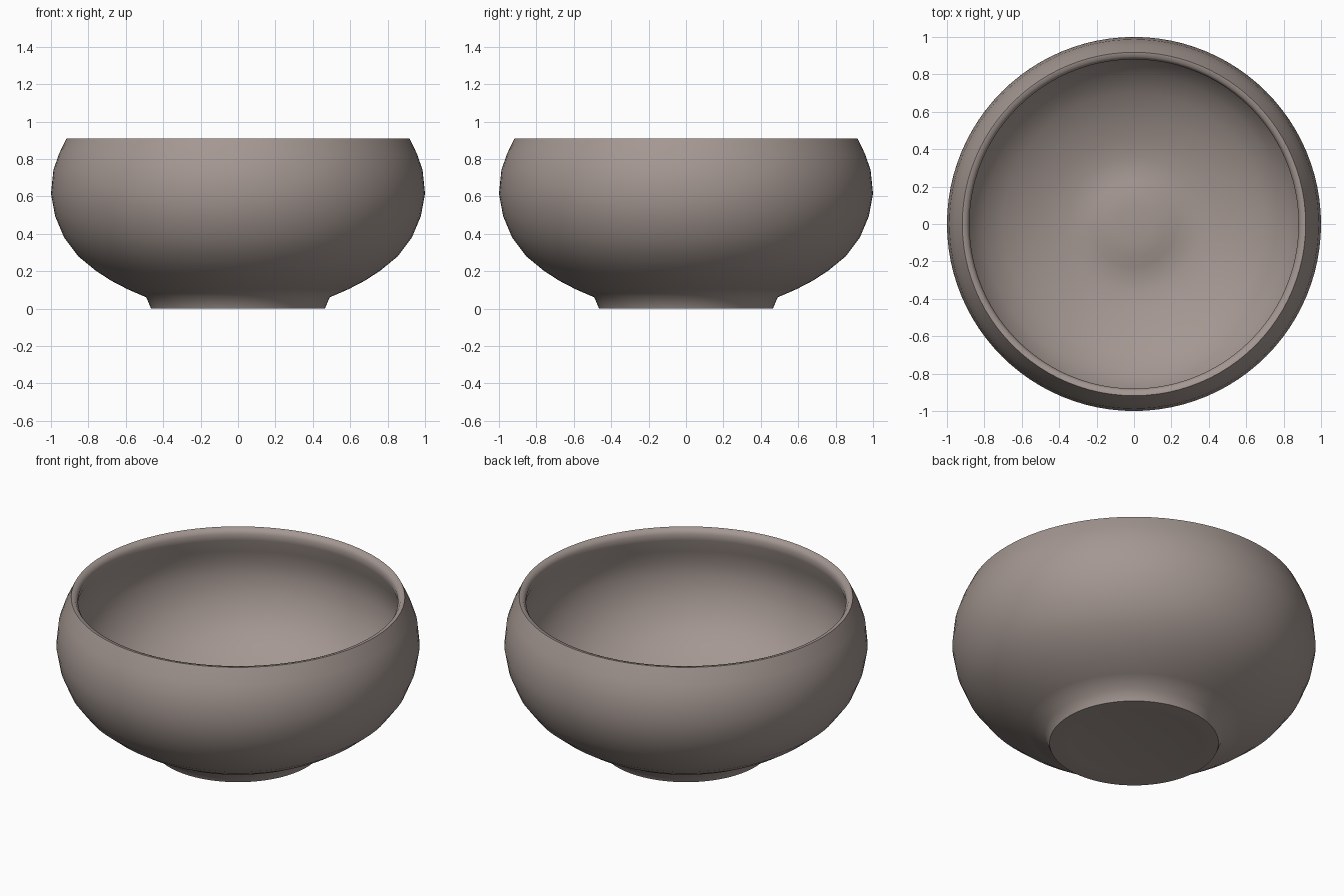
import bpy, bmesh, math

if "Cube" in bpy.data.objects:
    bpy.data.objects.remove(bpy.data.objects["Cube"])

SEGMENTS = 96

# Bowl cross-section (radius, height): underside, foot, outer wall, lip, inner wall, raised floor
PROFILE = [
    (0.0, 0.012), (0.295, 0.012), (0.36, 0.004), (0.42, 0.0), (0.465, 0.0),
    (0.49, 0.06), (0.59, 0.103), (0.68, 0.15), (0.76, 0.202), (0.855, 0.28),
    (0.93, 0.38), (0.978, 0.495), (1.0, 0.615), (0.987, 0.74), (0.958, 0.825),
    (0.918, 0.908), (0.895, 0.905), (0.88, 0.88), (0.885, 0.84),
    (0.915, 0.76), (0.935, 0.68), (0.94, 0.60), (0.92, 0.495), (0.875, 0.39),
    (0.80, 0.295), (0.70, 0.22), (0.58, 0.16), (0.46, 0.118), (0.36, 0.096),
    (0.29, 0.093), (0.23, 0.103), (0.17, 0.118), (0.10, 0.126), (0.0, 0.128),
]

# Single stoneware colour
clay = bpy.data.materials.new("warm grey clay")
clay.diffuse_color = (0.37, 0.31, 0.285, 1.0)
clay.use_nodes = True
clay.node_tree.nodes["Principled BSDF"].inputs["Base Color"].default_value = clay.diffuse_color


def lathe(name, profile, material):
    """Spin a profile round the z axis into one closed mesh."""
    bm = bmesh.new()
    rings = []
    for r, z in profile:
        if r == 0:
            rings.append([bm.verts.new((0, 0, z))] * SEGMENTS)
        else:
            angles = [2 * math.pi * i / SEGMENTS for i in range(SEGMENTS)]
            rings.append([bm.verts.new((r * math.cos(a), r * math.sin(a), z)) for a in angles])
    for low, high in zip(rings, rings[1:]):
        for i in range(SEGMENTS):
            j = (i + 1) % SEGMENTS
            corners = list(dict.fromkeys((low[i], low[j], high[j], high[i])))
            bm.faces.new(corners)
    bmesh.ops.recalc_face_normals(bm, faces=bm.faces[:])
    mesh = bpy.data.meshes.new(name)
    bm.to_mesh(mesh)
    bm.free()
    mesh.materials.append(material)
    obj = bpy.data.objects.new(name, mesh)
    bpy.context.collection.objects.link(obj)
    bpy.context.view_layer.objects.active = obj
    obj.select_set(True)
    bpy.ops.object.shade_smooth_by_angle(angle=math.radians(58))
    return obj


lathe("bowl", PROFILE, clay)
